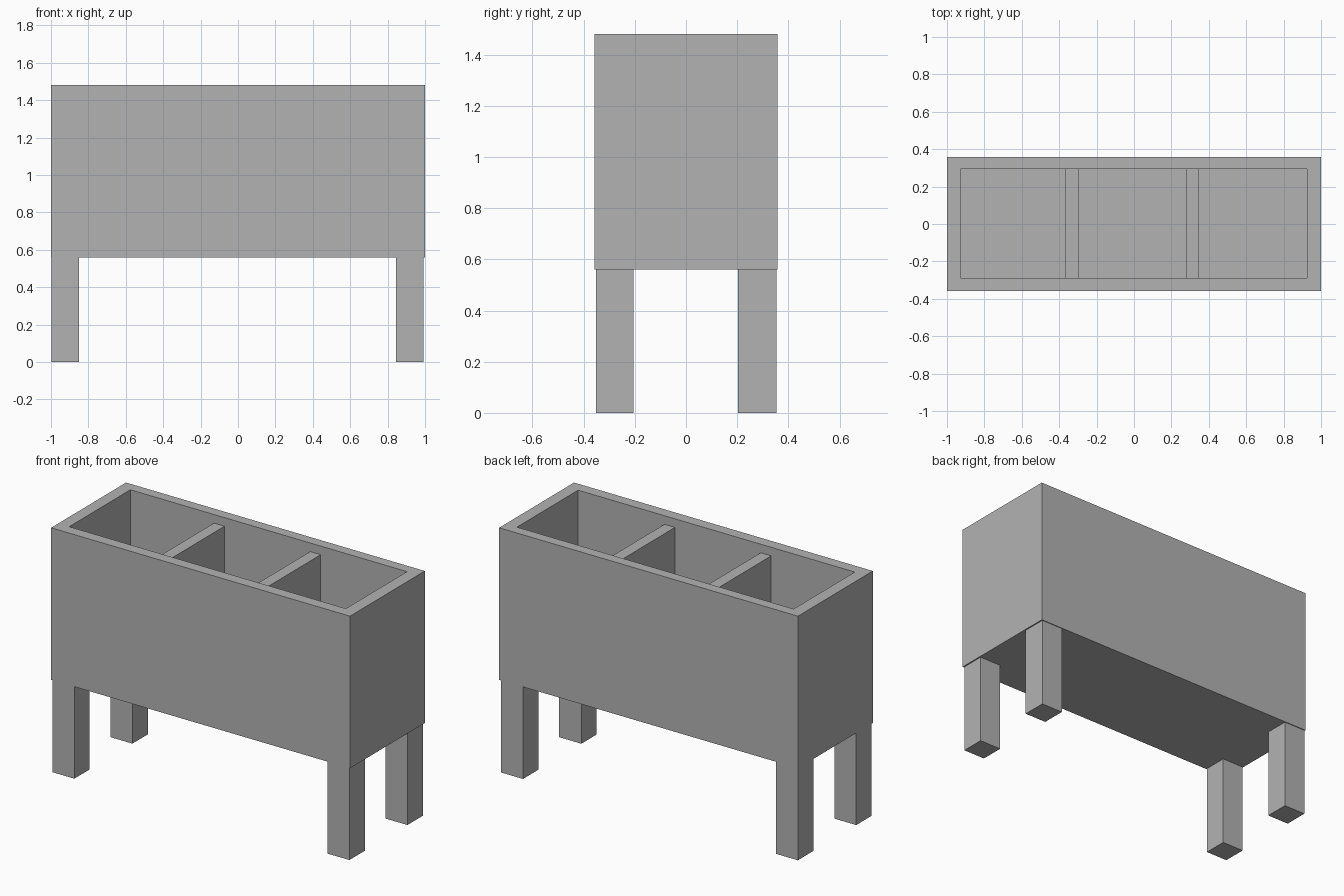
import bpy
import bmesh

cube = bpy.data.objects.get("Cube")
if cube:
    bpy.data.objects.remove(cube, do_unlink=True)

grey = bpy.data.materials.new("plain_grey")
grey.use_nodes = True
colour = (0.45, 0.45, 0.45, 1)
grey.diffuse_color = colour
grey.node_tree.nodes["Principled BSDF"].inputs["Base Color"].default_value = colour

# Box extents
HALF_X, HALF_Y = 1.0, 0.358
BASE, TOP = 0.56, 1.48
FLOOR, DIVIDER_TOP = 0.63, 1.428
IN_X, IN_Y = (-0.927, 0.925), (-0.29, 0.295)


def add_block(bm, xs, ys, zs):
    """Add a box spanning the given ranges."""
    verts = bmesh.ops.create_cube(bm, size=1)["verts"]
    for v in verts:
        v.co = [r[0] if c < 0 else r[1] for c, r in zip(v.co, (xs, ys, zs))]
    return verts


def finish(name, bm):
    mesh = bpy.data.meshes.new(name)
    bm.to_mesh(mesh)
    bm.free()
    mesh.materials.append(grey)
    obj = bpy.data.objects.new(name, mesh)
    bpy.context.collection.objects.link(obj)


def block(name, xs, ys, zs):
    bm = bmesh.new()
    add_block(bm, xs, ys, zs)
    finish(name, bm)


# Open trough: inset the top face to a rim, then sink it to the floor
bm = bmesh.new()
add_block(bm, (-HALF_X, HALF_X), (-HALF_Y, HALF_Y), (BASE, TOP))
bm.normal_update()
top = max(bm.faces, key=lambda f: f.calc_center_median().z)
bmesh.ops.inset_individual(bm, faces=[top], thickness=0.05)
for v in top.verts:
    v.co.x = IN_X[v.co.x > 0]
    v.co.y = IN_Y[v.co.y > 0]
sunk = bmesh.ops.extrude_discrete_faces(bm, faces=[top])["faces"][0]
for v in sunk.verts:
    v.co.z = FLOOR
bmesh.ops.recalc_face_normals(bm, faces=bm.faces)
finish("trough", bm)

# Two dividers, a little lower than the rim
for name, x in (("right_divider", -0.367), ("left_divider", 0.277)):
    block(name, (x, x + 0.07), IN_Y, (FLOOR, DIVIDER_TOP))

# Four square legs
for side, xs in (("right", (-0.996, -0.849)), ("left", (0.844, 0.992))):
    for end, ys in (("front", (-0.352, -0.205)), ("back", (0.203, 0.353))):
        block(f"{end}_{side}_leg", xs, ys, (0, BASE))
